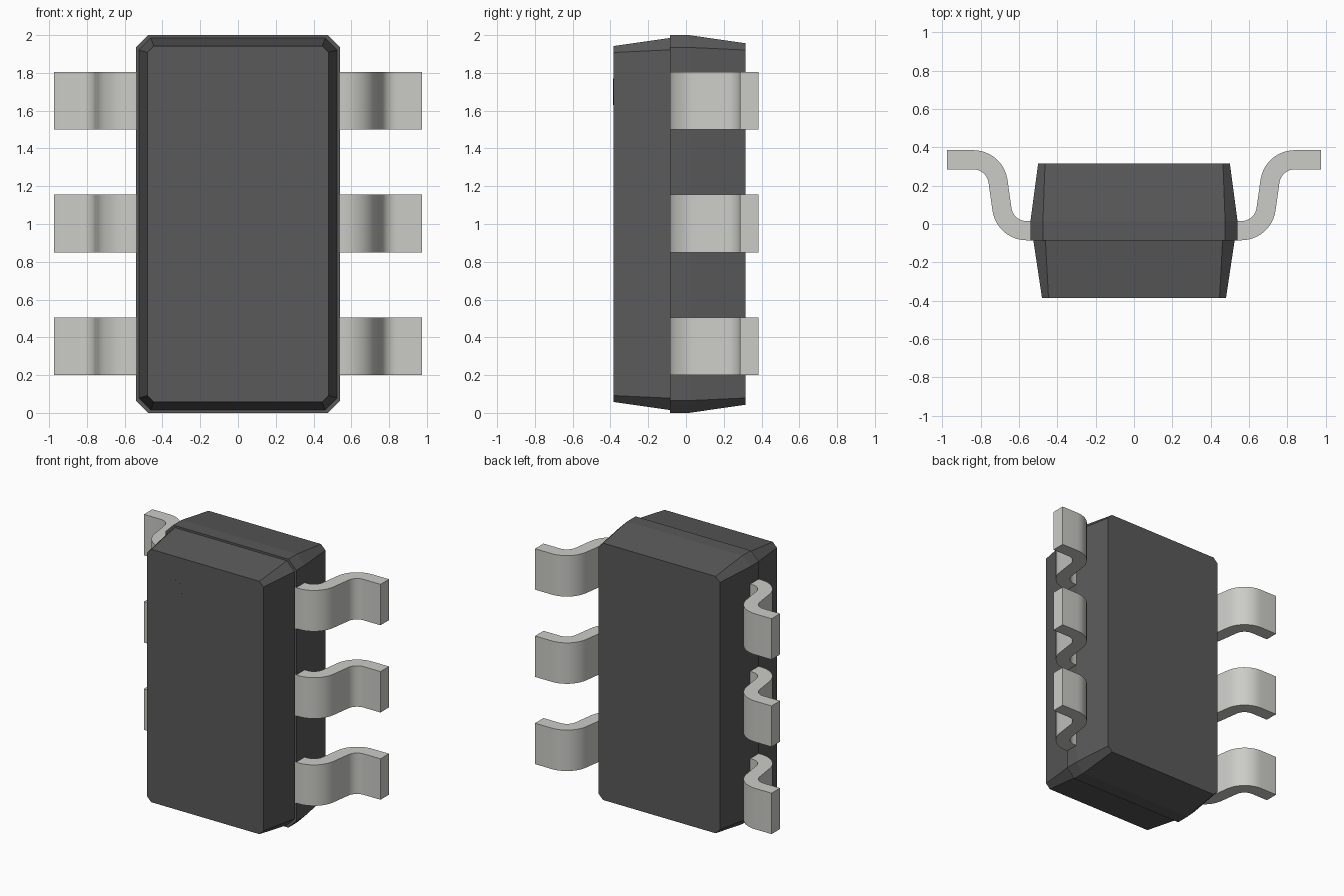
import bpy, bmesh
from math import sin, cos, radians
from mathutils import Vector

if "Cube" in bpy.data.objects:
    bpy.data.objects.remove(bpy.data.objects["Cube"])


def material(name, c):
    m = bpy.data.materials.new(name)
    m.diffuse_color = (*c, 1)
    m.use_nodes = True
    m.node_tree.nodes["Principled BSDF"].inputs["Base Color"].default_value = m.diffuse_color
    return m


def finish(name, bm, mat):
    bmesh.ops.recalc_face_normals(bm, faces=bm.faces)
    me = bpy.data.meshes.new(name)
    bm.to_mesh(me)
    bm.free()
    me.materials.append(mat)
    ob = bpy.data.objects.new(name, me)
    bpy.context.collection.objects.link(ob)
    return ob


def loft(name, rings, mat):
    bm = bmesh.new()
    loops = [[bm.verts.new(p) for p in r] for r in rings]
    n = len(loops[0])
    for a, b in zip(loops, loops[1:]):
        for i in range(n):
            j = (i + 1) % n
            bm.faces.new((a[i], a[j], b[j], b[i]))
    bm.faces.new(loops[0])
    bm.faces.new(loops[-1])
    return finish(name, bm, mat)


def octagon(y, hx, hz, c):
    pts = [(hx, hz - c), (hx - c, hz), (c - hx, hz), (-hx, hz - c),
           (-hx, c - hz), (c - hx, -hz), (hx - c, -hz), (hx, c - hz)]
    return [(x, y, 1 + z) for x, z in pts]


dark = material("dark_plastic", (0.1, 0.1, 0.1))
metal = material("lead_metal", (0.6, 0.6, 0.57))

# Moulded case: tapered both ways, with a small step at the parting line
loft("case", [
    octagon(-0.385, 0.48, 0.942, 0.034),
    octagon(-0.085, 0.525, 0.985, 0.063),
    octagon(-0.085, 0.54, 1.0, 0.065),
    octagon(0.015, 0.54, 1.0, 0.065),
    octagon(0.315, 0.50, 0.957, 0.036),
], dark)

# Orientation dot, almost flush with the front face
dot = [(0.07 * cos(radians(a)) - 0.26, 0.07 * sin(radians(a)) + 1.70)
       for a in range(0, 360, 15)]
loft("orientation_dot", [[(x, y, z) for x, z in dot] for y in (-0.386, -0.38)], dark)

# Bent lead centreline: (x, y, direction angle)
R, TURN, STEPS = 0.13, 82, 10
path = [(0.53, -0.035, 0)]
for i in range(STEPS + 1):
    a = radians(TURN * i / STEPS)
    path.append((0.56 + R * sin(a), -0.035 + R * (1 - cos(a)), a))
for i in range(STEPS, -1, -1):
    a = radians(TURN * i / STEPS)
    path.append((0.838 - R * sin(a), 0.335 - R * (1 - cos(a)), a))
path.append((0.975, 0.335, 0))


def lead(name, side, z0, z1):
    rings = []
    for x, y, a in path:
        nx, ny = -sin(a) * 0.05, cos(a) * 0.05
        rings.append([(side * (x + s * nx), y + s * ny, z)
                      for s, z in ((-1, z0), (1, z0), (1, z1), (-1, z1))])
    ob = loft(name, rings, metal)
    bpy.ops.object.select_all(action='DESELECT')
    ob.select_set(True)
    bpy.context.view_layer.objects.active = ob
    bpy.ops.object.shade_smooth_by_angle(angle=radians(30))


# Three leads per side
for side, label in ((-1, "left"), (1, "right")):
    for i, (z0, z1) in enumerate(((0.2, 0.505), (0.85, 1.155), (1.5, 1.805))):
        lead(f"{label}_lead_{i + 1}", side, z0, z1)
